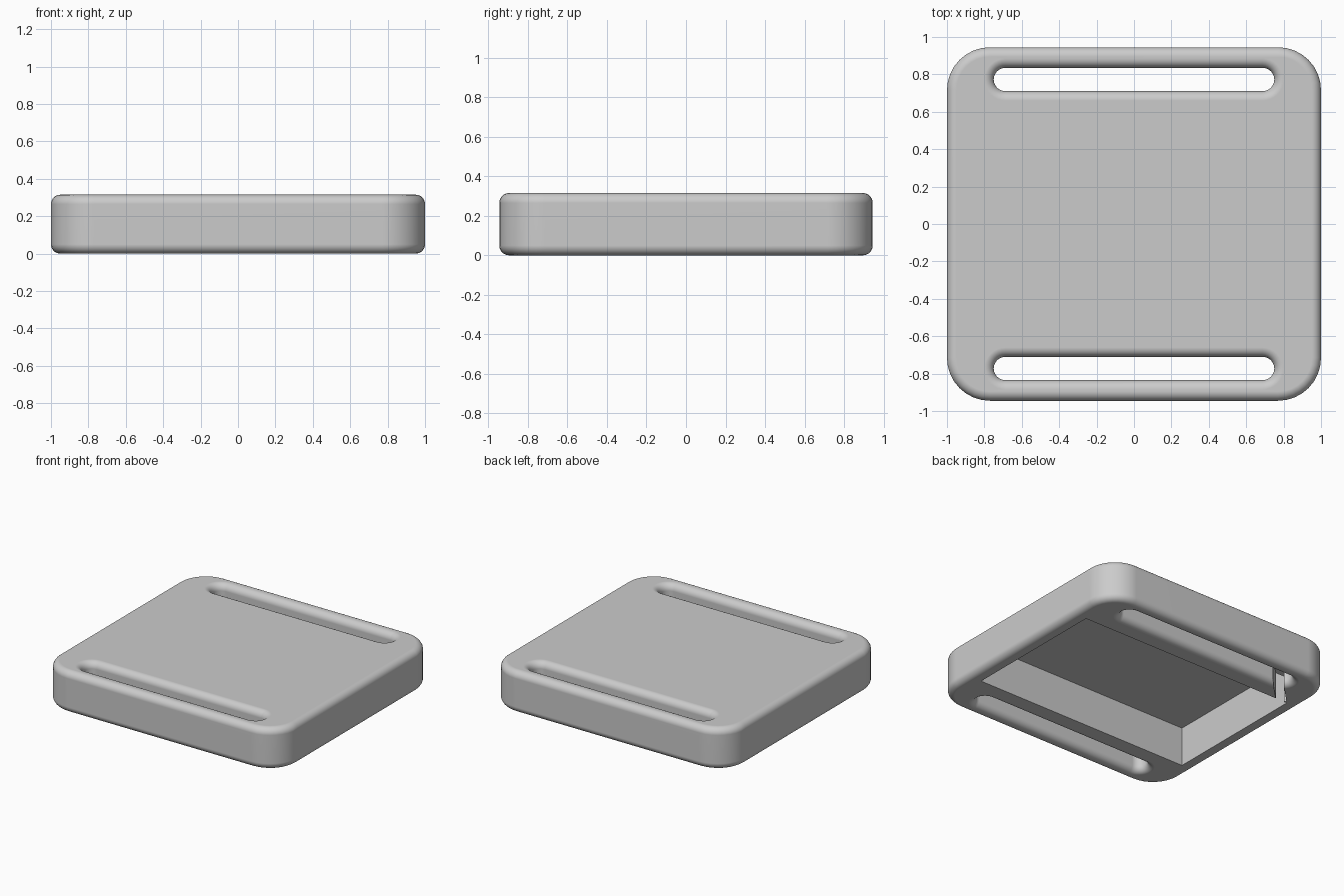
import bpy
import bmesh
from math import sin, cos, pi
from mathutils import Matrix

cube = bpy.data.objects.get("Cube")
if cube:
    bpy.data.objects.remove(cube, do_unlink=True)

HEIGHT = 0.315
FILLET = 0.05
STEPS = 8

grey = bpy.data.materials.new("plain grey")
grey.use_nodes = True
grey.diffuse_color = (0.6, 0.6, 0.6, 1)
grey.node_tree.nodes["Principled BSDF"].inputs["Base Color"].default_value = (0.6, 0.6, 0.6, 1)


def finish(name, bm):
    bmesh.ops.remove_doubles(bm, verts=bm.verts, dist=1e-5)
    bmesh.ops.recalc_face_normals(bm, faces=bm.faces)
    mesh = bpy.data.meshes.new(name)
    bm.to_mesh(mesh)
    bm.free()
    mesh.materials.append(grey)
    ob = bpy.data.objects.new(name, mesh)
    bpy.context.collection.objects.link(ob)
    return ob


def rounded_loft(name, hx, hy, radius, layers, y=0.0):
    """Stack rounded rectangles; each layer is (outward offset, height)."""
    bm = bmesh.new()
    rings = []
    for offset, z in layers:
        ring = []
        for q, (sx, sy) in enumerate([(1, 1), (-1, 1), (-1, -1), (1, -1)]):
            for i in range(STEPS + 1):
                a = (q + i / STEPS) * pi / 2
                ring.append(bm.verts.new((sx * (hx - radius) + (radius + offset) * cos(a),
                                          y + sy * (hy - radius) + (radius + offset) * sin(a), z)))
        rings.append(ring)
    n = len(rings[0])
    for low, high in zip(rings, rings[1:]):
        for i in range(n):
            j = (i + 1) % n
            bm.faces.new((low[i], low[j], high[j], high[i]))
    bm.faces.new(rings[0][::-1])
    bm.faces.new(rings[-1])
    return finish(name, bm)


def box(name, size, location, turn=0.0):
    bm = bmesh.new()
    bmesh.ops.create_cube(bm, size=1, matrix=Matrix.Translation(location)
                          @ Matrix.Rotation(turn, 4, "Z") @ Matrix.Diagonal((*size, 1)))
    return finish(name, bm)


def fillet_layers(sign):
    """Quarter-round edges at bottom and top, inward (-1) or flaring (+1)."""
    arc = [(FILLET * (1 - cos(t)), FILLET * (1 - sin(t)))
           for t in (i * pi / 2 / STEPS for i in range(STEPS + 1))]
    bottom = [(sign * o, z) for o, z in reversed(arc)]
    return bottom + [(o, HEIGHT - z) for o, z in reversed(bottom)]


# Body with rounded corners and edges
body = rounded_loft("case_body", 1.0, 0.945, 0.23, fillet_layers(-1))

# Strap slots with flared mouths
flare = fillet_layers(1)
flare = [(FILLET, -0.03)] + flare + [(FILLET, HEIGHT + 0.03)]
cutters = [rounded_loft("slot_cutter", 0.75, 0.0625, 0.0625, flare, y) for y in (0.7725, -0.7725)]

# Underside pocket and the diagonal wire channel to the back slot
cutters.append(box("pocket_cutter", (1.8, 1.12, 0.6), (0, 0, -0.005)))
cutters.append(box("channel_cutter", (0.3, 0.07, 0.4), (-0.755, 0.655, 0.0), pi / 4))

for cutter in cutters:
    cutter.hide_render = True
    mod = body.modifiers.new("cut", "BOOLEAN")
    mod.operation = "DIFFERENCE"
    mod.solver = "EXACT"
    mod.object = cutter

bpy.context.view_layer.objects.active = body
body.select_set(True)
for mod in list(body.modifiers):
    bpy.ops.object.modifier_apply(modifier=mod.name)
for cutter in cutters:
    bpy.data.objects.remove(cutter, do_unlink=True)

# Smooth fillets, crisp pocket edges, flat large faces
bpy.ops.object.select_all(action="DESELECT")
body.select_set(True)
bpy.ops.object.shade_smooth_by_angle(angle=pi / 6)
weighted = body.modifiers.new("even_normals", "WEIGHTED_NORMAL")
weighted.keep_sharp = True
